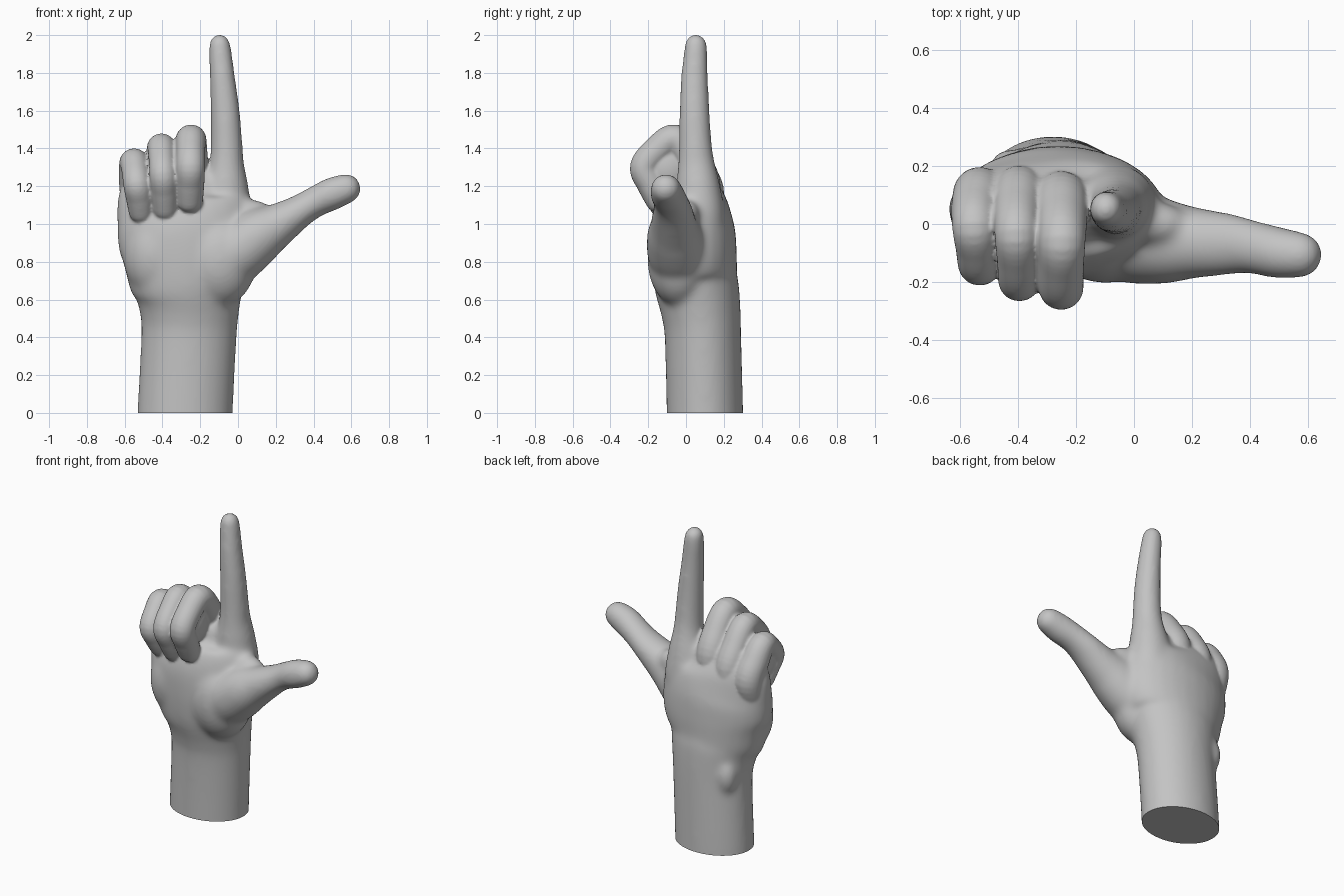
import bpy, bmesh, math
from mathutils import Vector, Matrix

if "Cube" in bpy.data.objects:
    bpy.data.objects.remove(bpy.data.objects["Cube"])

X, Y = Vector((1, 0, 0)), Vector((0, 1, 0))
SIDES, STEPS = 28, 6


def catmull(p0, p1, p2, p3, t):
    return [0.5 * (2 * b + (c - a) * t + (2 * a - 5 * b + 4 * c - d) * t * t
                   + (3 * b - a - 3 * c + d) * t ** 3)
            for a, b, c, d in zip(p0, p1, p2, p3)]


def limb(bm, keys, ref):
    """Rounded tube through keys (x, y, z, half width, half depth along ref)."""
    pts = [keys[0]] + keys + [keys[-1]]
    path = [catmull(*pts[i:i + 4], s / STEPS)
            for i in range(len(keys) - 1) for s in range(STEPS)] + [keys[-1]]
    pos = [Vector(p[:3]) for p in path]
    last = len(path) - 1
    rings = []

    def ring(i, shift=0.0, scale=1.0):
        t = (pos[min(i + 1, last)] - pos[max(i - 1, 0)]).normalized()
        u = ref.cross(t).normalized()
        v = t.cross(u)
        a, b = path[i][3:]
        c = pos[i] + t * shift * min(a, b)
        rings.append([bm.verts.new(c + u * a * scale * math.cos(w) + v * b * scale * math.sin(w))
                      for w in (math.tau * k / SIDES for k in range(SIDES))])

    caps = [math.radians(d) for d in (80, 60, 40, 20)]
    for w in caps:
        ring(0, -math.sin(w), math.cos(w))
    for i in range(last + 1):
        ring(i)
    for w in reversed(caps):
        ring(last, math.sin(w), math.cos(w))
    for r, q in zip(rings, rings[1:]):
        for k in range(SIDES):
            j = (k + 1) % SIDES
            bm.faces.new((r[k], r[j], q[j], q[k]))
    bm.faces.new(rings[0][::-1])
    bm.faces.new(rings[-1])


def pad(bm, centre, radii):
    m = Matrix.Translation(centre) @ Matrix.Diagonal((*radii, 1))
    bmesh.ops.create_uvsphere(bm, u_segments=28, v_segments=16, radius=1, matrix=m)


def fuse(bm, voxel, smoothing):
    """Melt all pieces in bm into one skin and return its mesh."""
    bmesh.ops.recalc_face_normals(bm, faces=bm.faces)
    mesh = bpy.data.meshes.new("pieces")
    bm.to_mesh(mesh)
    bm.free()
    ob = bpy.data.objects.new("pieces", mesh)
    bpy.context.collection.objects.link(ob)
    rm = ob.modifiers.new("skin", 'REMESH')
    rm.mode, rm.voxel_size = 'VOXEL', voxel
    sm = ob.modifiers.new("soften", 'SMOOTH')
    sm.factor, sm.iterations = 0.5, smoothing
    deps = bpy.context.evaluated_depsgraph_get()
    skin = bpy.data.meshes.new_from_object(ob.evaluated_get(deps))
    bpy.data.objects.remove(ob)
    return skin


# Forearm and palm
bm = bmesh.new()
limb(bm, [(-.28, .10, -.15, .253, .203), (-.28, .10, 0, .253, .203), (-.26, .09, .4, .253, .203),
          (-.257, .08, .53, .263, .21), (-.26, .065, .63, .285, .22), (-.267, .05, .71, .32, .222),
          (-.262, .045, .85, .365, .224), (-.275, .045, 1.0, .367, .212),
          (-.295, .055, 1.13, .346, .165), (-.285, .055, 1.21, .3, .105)], Y)
pad(bm, (-.43, 0, .84), (.18, .16, .24))        # heel of the palm
pad(bm, (-.1, -.035, .81), (.2, .17, .25))      # thumb mound
pad(bm, (.07, 0, 1.045), (.12, .075, .085))     # web of the thumb
pad(bm, (-.43, .19, .5), (.07, .068, .12))      # wrist bone

# Thumb
limb(bm, [(-.17, 0, .72, .12, .13), (-.03, -.04, .83, .16, .16), (.1, -.06, .93, .15, .148),
          (.21, -.065, .995, .117, .124), (.33, -.07, 1.07, .088, .107),
          (.41, -.08, 1.118, .083, .093), (.5, -.1, 1.16, .088, .09),
          (.572, -.107, 1.187, .081, .081)], Y)

# Index finger
limb(bm, [(-.12, .09, .75, .1, .1), (-.08, .08, 1.0, .15, .13), (-.065, .065, 1.18, .125, .12),
          (-.06, .055, 1.32, .093, .098), (-.06, .05, 1.42, .085, .088),
          (-.068, .045, 1.6, .078, .081), (-.083, .045, 1.78, .068, .073),
          (-.092, .05, 1.88, .064, .066), (-.097, .052, 1.949, .059, .061)], Y)
body = fuse(bm, 0.012, 32)

# Curled fingers: y and z offsets from the middle joint, thickness, x blend to tip
CURL = [(.08, -.45, 1.15, .6), (.15, -.25, 1.16, .5), (.085, -.1, 1.1, .2), (0, 0, 1, .1),
        (-.09, -.055, .95, .3), (-.16, -.145, .95, .5), (-.125, -.235, .93, .8),
        (-.085, -.32, .86, 1)]
FINGERS = [(-.248, -.06, 1.447, -.255, .081, 1.0),     # middle
           (-.408, -.035, 1.405, -.385, .076, 1.0),    # ring
           (-.555, -.012, 1.325, -.513, .077, .8)]     # little
bm = bmesh.new()
bm.from_mesh(body)
for x, y, z, tip, r, size in FINGERS:
    limb(bm, [(x + (tip - x) * k, y + dy * size, z + dz * size, r * th, r * th)
              for dy, dz, th, k in CURL], X)
    # Flesh folded inside the curl
    pad(bm, ((x + tip) / 2, y - .035 * size, z - .155 * size), (r * .85, .115 * size, .13 * size))
skin = fuse(bm, 0.009, 4)

# Flat cut at the end of the forearm
bm = bmesh.new()
bm.from_mesh(skin)
bmesh.ops.bisect_plane(bm, geom=bm.verts[:] + bm.edges[:] + bm.faces[:],
                       plane_co=(0, 0, 0), plane_no=(0, 0, -1), clear_outer=True)
bmesh.ops.holes_fill(bm, edges=[e for e in bm.edges if e.is_boundary], sides=0)
bmesh.ops.recalc_face_normals(bm, faces=bm.faces)
bm.to_mesh(skin)
bm.free()

# Colour and shading
grey = bpy.data.materials.new("light grey")
grey.use_nodes = True
colour = (0.55, 0.55, 0.55, 1)
grey.diffuse_color = colour
grey.node_tree.nodes["Principled BSDF"].inputs["Base Color"].default_value = colour
skin.materials.clear()
skin.materials.append(grey)
hand = bpy.data.objects.new("hand", skin)
bpy.context.collection.objects.link(hand)
bpy.ops.object.select_all(action='DESELECT')
hand.select_set(True)
bpy.context.view_layer.objects.active = hand
bpy.ops.object.shade_smooth_by_angle(angle=math.radians(50))
